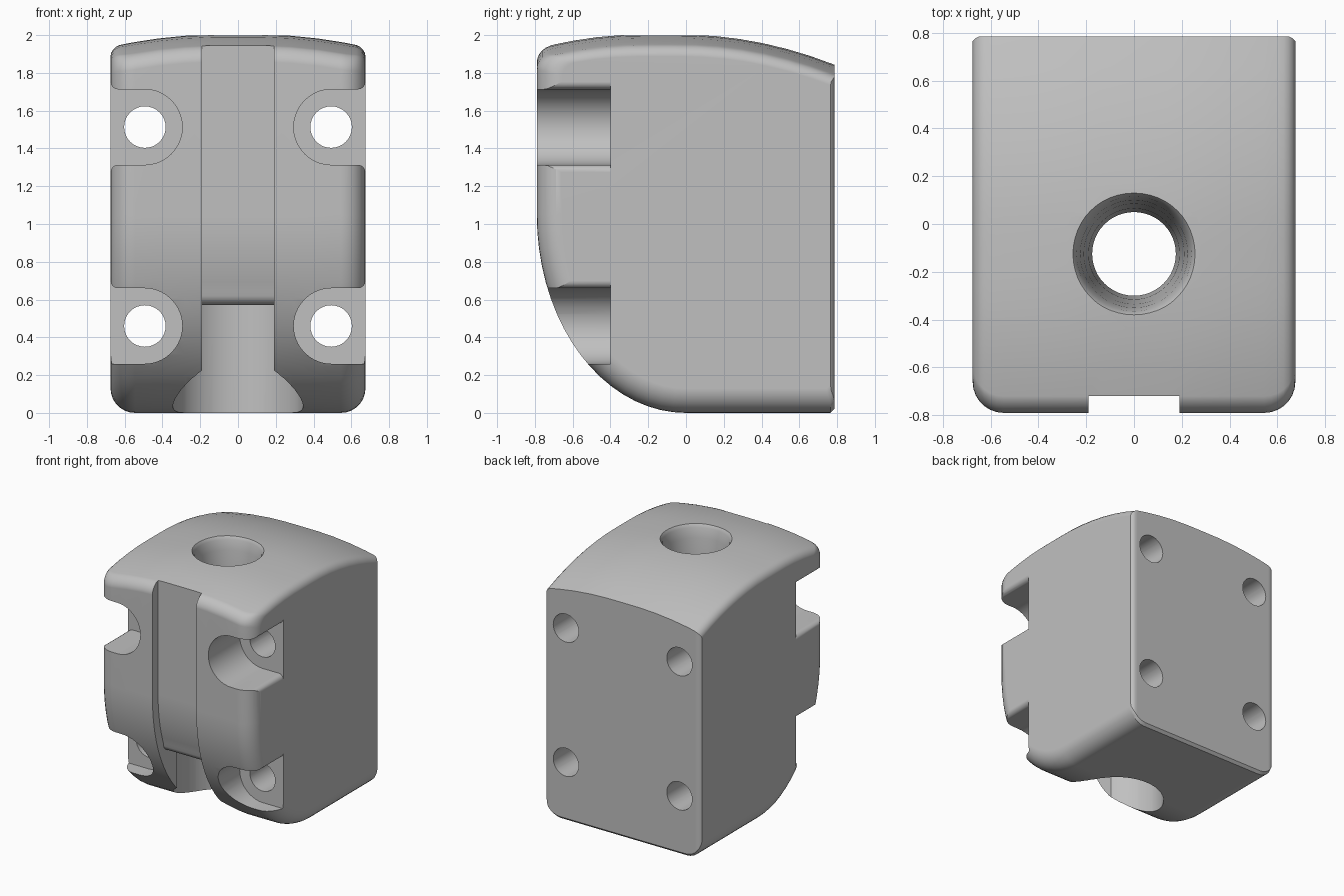
import bpy, bmesh, math
from math import sin, cos, pi, sqrt, radians

old = bpy.data.objects.get("Cube")
if old:
    bpy.data.objects.remove(old, do_unlink=True)

HALF_W, FRONT, BACK = 0.675, -0.79, 0.785
BORE_Y = -0.125

grey = bpy.data.materials.new("plain_grey")
grey.use_nodes = True
colour = (0.53, 0.53, 0.53, 1)
grey.diffuse_color = colour
grey.node_tree.nodes["Principled BSDF"].inputs["Base Color"].default_value = colour


def loft(name, rings):
    """Closed solid through rings with equal point counts, capped at both ends."""
    bm = bmesh.new()
    loops = [[bm.verts.new(p) for p in ring] for ring in rings]
    n = len(loops[0])
    for a, b in zip(loops, loops[1:]):
        for i in range(n):
            j = (i + 1) % n
            bm.faces.new((a[i], a[j], b[j], b[i]))
    bm.faces.new(loops[0][::-1])
    bm.faces.new(loops[-1])
    bmesh.ops.recalc_face_normals(bm, faces=bm.faces)
    mesh = bpy.data.meshes.new(name)
    bm.to_mesh(mesh)
    bm.free()
    mesh.materials.append(grey)
    obj = bpy.data.objects.new(name, mesh)
    bpy.context.collection.objects.link(obj)
    return obj


def circle(r, n=48):
    return [(r * cos(2 * pi * i / n), r * sin(2 * pi * i / n)) for i in range(n)]


def edge_drop(x, r):
    """Inset of a rounded side edge of radius r at width x."""
    d = max(0.0, abs(x) - (HALF_W - r))
    return r - sqrt(max(0.0, r * r - d * d))


def top_z(x, y):
    dx, dy = max(0, abs(x) - 0.1), max(0, abs(y + 0.13) - 0.1)
    return 2.003 - 0.2 * dx * dx - 0.24 * dy * dy - edge_drop(x, 0.05)


def body_section(x):
    low = edge_drop(x, 0.13)
    front = FRONT + low
    back = BACK - max(0, abs(x) - (HALF_W - 0.02))
    mid = 1.05
    pts = [(back - 0.02, low)]
    # curved chin
    for i in range(19):
        t = pi / 2 * i / 18
        pts.append((front * sin(t), mid - (mid - low) * cos(t)))
    # rounded brow
    r = 0.07
    for i in range(6):
        t = pi / 2 * i / 5
        y = front + r * (1 - cos(t))
        pts.append((y, top_z(x, y) - r + r * sin(t)))
    # domed top and back
    start = front + r
    for i in range(1, 13):
        y = start + (back - start) * i / 12
        pts.append((y, top_z(x, y)))
    pts.append((back, low + 0.02))
    return [(x, y, z) for y, z in pts]


# Main block
half = [0.14, 0.28, 0.42] + [HALF_W - 0.13 + 0.13 * sin(pi / 2 * i / 7) for i in range(8)]
stations = [-x for x in reversed(half)] + [0] + half
body = loft("clamp_body", [body_section(x) for x in stations])
cutters = []

# Vertical bore with a funnel mouth
bore = [(0.3, 2.1), (0.257, 2.0), (0.24, 1.975), (0.225, 1.9), (0.21, 1.75),
        (0.19, 1.45), (0.175, 1.1), (0.175, 0.5)]
cutters.append(loft("bore_cutter", [[(x, y + BORE_Y, z) for x, y in circle(r)] for r, z in bore]))

# Round cavity in the underside
cutters.append(loft("cavity_cutter", [[(x, y - 0.2, z) for x, y in circle(0.345)]
                                      for z in (-0.2, 0.57)]))

# Front channel that follows the chin, then turns into the cavity
path = [(-1.1, -0.25), (-1.1, 2.2), (-0.72, 2.2)]
for i in range(9):
    t = radians(24.5) * i / 8
    path.append((-0.72 * cos(t), 1.05 - 0.98 * sin(t)))
for i in range(1, 6):
    t = pi / 2 * i / 5
    path.append((-0.59 - 0.065 * cos(t), 0.64 - 0.07 * sin(t)))
path += [(-0.2, 0.57), (-0.2, -0.25)]
cutters.append(loft("channel_cutter", [[(x, y, z) for y, z in path] for x in (-0.19, 0.19)]))


def pocket_outline(zc, flare_low):
    """Slot open to the side, with its outer corners rounded off."""
    r, f = 0.2, 0.04
    steps = [pi / 2 * i / 4 for i in range(5)]
    flare = [(HALF_W - f + f * sin(t), r + f - f * cos(t)) for t in steps] + [(0.9, r + f)]
    arc = [(0.495 + r * cos(t), r * sin(t)) for t in
           [pi / 2 + pi * i / 20 for i in range(21)]]
    low = [(x, -z) for x, z in flare] if flare_low else [(0.9, -r)]
    return [(x, z + zc) for x, z in flare[::-1] + arc + low]


# Bolt pockets and through holes
for side in (-1, 1):
    for zc, flare_low in ((1.513, True), (0.46, False)):
        outline = pocket_outline(zc, flare_low)
        cutters.append(loft("pocket_cutter", [[(side * x, y, z) for x, z in outline]
                                              for y in (-1.1, -0.4)]))
        cutters.append(loft("bolt_hole_cutter", [[(x + side * 0.493, y, z + zc) for x, z in circle(0.11, 32)]
                                                 for y in (-0.9, 1.1)]))

# Cut everything out of the block
bpy.context.view_layer.objects.active = body
for cutter in cutters:
    cutter.hide_render = True
    mod = body.modifiers.new("cut", 'BOOLEAN')
    mod.operation = 'DIFFERENCE'
    mod.solver = 'EXACT'
    mod.object = cutter
    bpy.ops.object.modifier_apply(modifier=mod.name)
    bpy.data.objects.remove(cutter, do_unlink=True)

# Smooth shading with crisp cut edges
for o in bpy.context.selected_objects:
    o.select_set(False)
body.select_set(True)
bpy.ops.object.shade_smooth_by_angle(angle=radians(30))
weighted = body.modifiers.new("weighted_normals", 'WEIGHTED_NORMAL')
weighted.keep_sharp = True
